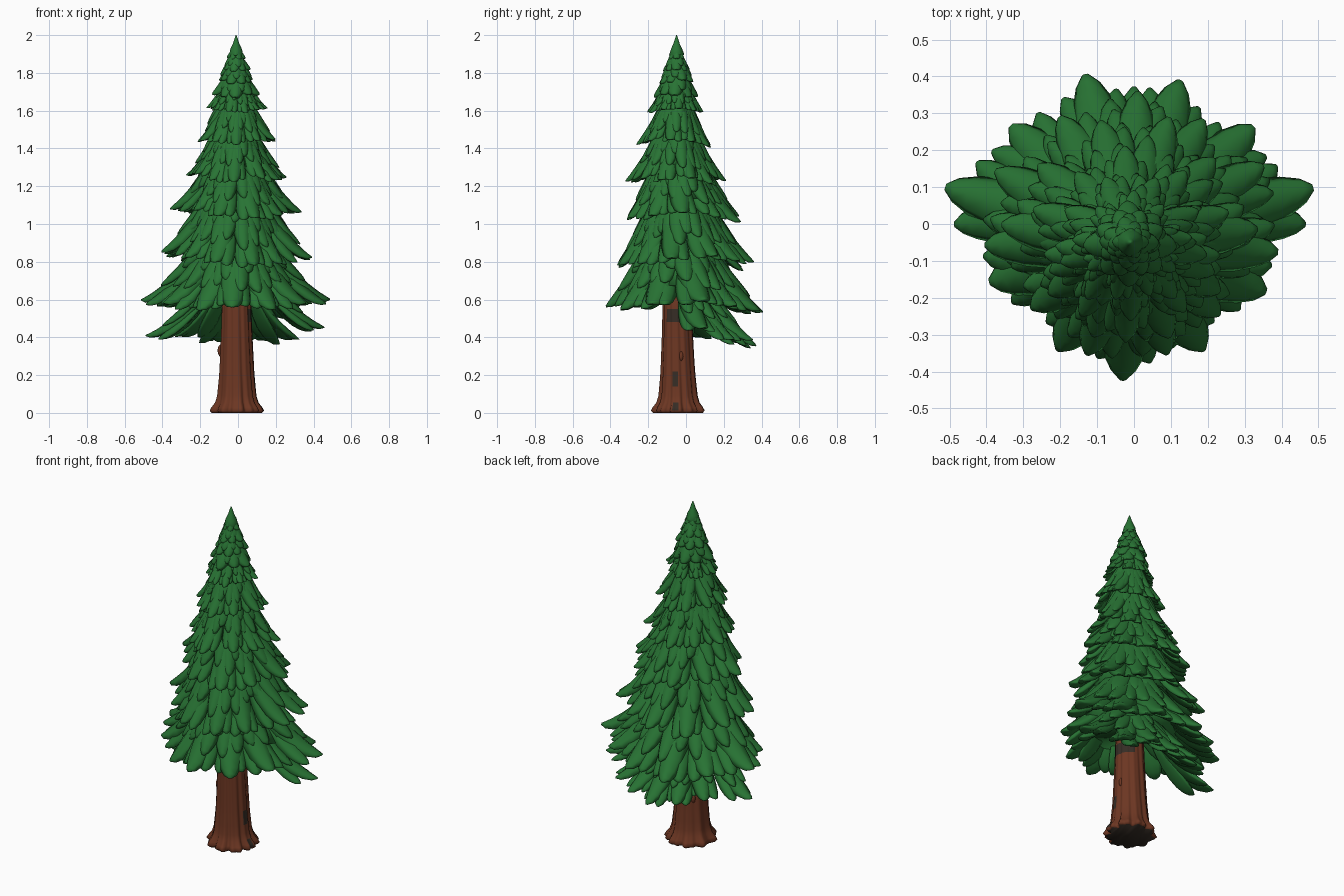
import bpy, bmesh, random
from math import sin, cos, pi, tau, radians
from mathutils import Vector

random.seed(11)
cube = bpy.data.objects.get("Cube")
if cube:
    bpy.data.objects.remove(cube)


def material(name, rgb):
    m = bpy.data.materials.new(name)
    m.use_nodes = True
    m.diffuse_color = (*rgb, 1)
    bsdf = m.node_tree.nodes["Principled BSDF"]
    bsdf.inputs["Base Color"].default_value = (*rgb, 1)
    bsdf.inputs["Roughness"].default_value = 0.9
    return m


GREEN = material("needle green", (0.021, 0.172, 0.034))
BROWN = material("bark brown", (0.15, 0.037, 0.016))
DARK = material("dark bark", (0.035, 0.025, 0.018))
AXIS = Vector((-0.01, -0.05, 0))


def finish(bm, name, *mats):
    bmesh.ops.recalc_face_normals(bm, faces=bm.faces)
    for f in bm.faces:
        f.smooth = True
    mesh = bpy.data.meshes.new(name)
    bm.to_mesh(mesh)
    bm.free()
    for m in mats:
        mesh.materials.append(m)
    ob = bpy.data.objects.new(name, mesh)
    bpy.context.collection.objects.link(ob)
    return ob


def loft(bm, rings):
    """Skin a list of closed point rings and cap both ends."""
    loops = [[bm.verts.new(p) for p in ring] for ring in rings]
    n = len(loops[0])
    for a, b in zip(loops, loops[1:]):
        for i in range(n):
            bm.faces.new((a[i], a[(i + 1) % n], b[(i + 1) % n], b[i]))
    bm.faces.new(loops[0][::-1])
    bm.faces.new(loops[-1])


class Tier:
    """A drooping skirt: (angle, s) maps to a point, s = 0 at trunk, 1 at rim."""

    def __init__(self, tip, rise, rx, ry, cy, count, start=0, span=360):
        self.tip, self.rise, self.rx, self.ry = tip, rise, rx, ry
        self.cy, self.count = cy, count
        self.start, self.span = radians(start), radians(span)

    def radius(self, a):
        base = min(self.rx * 0.84, self.ry)
        p = 1.75
        oval = (abs(cos(a) / base) ** p + abs(sin(a) / self.ry) ** p) ** (-1 / p)
        spike = max(0, 1 - ((sin(a) - 0.15) / 0.5) ** 2)
        return oval + (self.rx - base) * spike

    def point(self, a, s, lift=0):
        r = self.radius(a) * (0.08 + 0.92 * s)
        droop = 0.13 * self.rx * sin(a) ** 2 * s * s
        z = self.tip + self.rise * max(0, 1 - s) ** 1.55 - droop + lift
        y = AXIS.y + (self.cy - AXIS.y) * s
        return Vector((AXIS.x + r * cos(a), y + r * sin(a), z))


SHAPE = ((0, 0.4), (0.16, 0.7), (0.34, 0.93), (0.52, 1), (0.7, 0.92),
         (0.84, 0.72), (0.94, 0.45), (1, 0.12))


def leaf(bm, tier, a0, s0, a1, s1, width, lift):
    """Plump, pointed, arched leaf that follows the tier surface."""
    def path(t):
        return tier.point(a0 + (a1 - a0) * t, s0 + (s1 - s0) * t, lift)
    rings = []
    for t, f in SHAPE:
        tangent = (path(t + 0.02) - path(t - 0.02)).normalized()
        side = tangent.cross(Vector((0, 0, 1))).normalized()
        up = side.cross(tangent)
        w = width * f
        ring = []
        for k in range(8):
            p = tau * k / 8
            h = (0.4 if sin(p) > 0 else 0.5) * sin(p)
            ring.append(path(t) + side * (w * cos(p)) + up * (w * (h - 0.4 * cos(p) ** 2)))
        rings.append(ring)
    loft(bm, rings)


# Tiers: tip height, rise, x reach, y reach, y centre, branch count, first angle, span
TIERS = [
    Tier(0.43, 0.38, 0.475, 0.35, 0.035, 7, 8, 164),
    Tier(0.61, 0.44, 0.505, 0.425, 0.00, 11, -90),
    Tier(0.83, 0.46, 0.43, 0.375, -0.015, 11, -74),
    Tier(1.07, 0.40, 0.36, 0.325, -0.01, 10, 0),
    Tier(1.25, 0.36, 0.285, 0.27, -0.055, 10, 18),
    Tier(1.45, 0.30, 0.225, 0.205, -0.06, 9, -90),
    Tier(1.61, 0.22, 0.165, 0.155, -0.06, 9, -70),
    Tier(1.69, 0.17, 0.13, 0.12, -0.055, 8),
    Tier(1.76, 0.13, 0.105, 0.1, -0.05, 8, 22),
    Tier(1.82, 0.1, 0.078, 0.075, -0.05, 7),
    Tier(1.88, 0.07, 0.05, 0.048, -0.05, 6),
]

for i, tier in enumerate(TIERS):
    bm = bmesh.new()
    step = tier.span / (tier.count if tier.span > 6 else tier.count - 1)
    small = tier.rx < 0.15
    for k in range(tier.count):
        a = tier.start + k * step + random.uniform(-0.1, 0.1) * step
        reach = random.uniform(0.95, 1.03)
        w = step * tier.rx * (0.4 if small else 0.25)
        lift = random.uniform(-0.04, 0.06) * tier.rx
        # Main frond, its side fronds and the shorter ones layered over it
        leaf(bm, tier, a, 0.1, a, reach, w * 1.05, lift)
        if small:
            leaf(bm, tier, a + step / 2, 0, a + step / 2, 0.78, w, lift + 0.01)
            continue
        for sign in (-1, 1):
            leaf(bm, tier, a + sign * 0.08 * step, 0.25, a + sign * 0.34 * step,
                 reach * random.uniform(0.84, 0.95), w * 0.85, lift - 0.06 * tier.rx)
            leaf(bm, tier, a + sign * 0.15 * step, 0.05, a + sign * 0.24 * step,
                 reach * random.uniform(0.66, 0.82), w * 0.85, lift + 0.06 * tier.rx)
        leaf(bm, tier, a + step / 2, 0.05, a + step / 2, random.uniform(0.5, 0.66), w,
             lift + 0.08 * tier.rx)
    finish(bm, f"branch_tier_{i + 1:02d}", GREEN)

# Solid skirts that close the crown behind the leaves
bm = bmesh.new()
for tier in TIERS[1:]:
    loft(bm, [[tier.point(tau * k / 32, s, -drop * tier.rx) for k in range(32)]
              for s, drop in ((0.02, 0.03), (0.2, 0.04), (0.4, 0.06), (0.6, 0.08))])
finish(bm, "crown_core", GREEN)

# Leader at the very top
bm = bmesh.new()
rings = []
for z, r in ((1.86, 0.03), (1.9, 0.036), (1.925, 0.031), (1.955, 0.017), (1.98, 0.009), (2, 0.002)):
    rings.append([AXIS + Vector((r * cos(tau * k / 14), r * sin(tau * k / 14), z))
                  for k in range(14)])
loft(bm, rings)
finish(bm, "crown_tip", GREEN)

# Trunk with bark ridges that spread into root lobes
bm = bmesh.new()
rings = []
SEG = 80
LEVELS = ((0, 0.118, 0.16), (0.012, 0.127, 0.17), (0.03, 0.12, 0.15), (0.055, 0.106, 0.11),
          (0.09, 0.098, 0.09), (0.14, 0.094, 0.08), (0.18, 0.091, 0.07), (0.22, 0.088, 0.07),
          (0.3, 0.084, 0.07), (0.4, 0.08, 0.06), (0.48, 0.077, 0.06), (0.55, 0.075, 0.06),
          (0.8, 0.06, 0.03))
for z, r, amp in LEVELS:
    ring = []
    for k in range(SEG):
        a = tau * k / SEG
        ridge = 1 - 1.6 * abs(sin(4.5 * a + 0.4 + z)) ** 6
        rr = r * (1 + amp * (0.7 * ridge + 0.3 * sin(17 * a + 3 * z)))
        ring.append((AXIS.x + 0.003 + rr * cos(a), AXIS.y + 0.01 * (1 - z) + rr * sin(a), z))
    rings.append(ring)
loft(bm, rings)
# Dark underside, hollows on the left face and a stain below the crown
for f in bm.faces:
    c = f.calc_center_median()
    hollow = c.x > 0.05 and -0.07 < c.y < -0.04
    stain = 0.48 < c.z < 0.55 and c.y > -0.1 and c.x > 0.02
    if c.z < 0.005 or stain or hollow and (0.14 < c.z < 0.22 or 0.015 < c.z < 0.05):
        f.material_index = 1
finish(bm, "trunk", BROWN, DARK)

# Knots on the bark
bm = bmesh.new()
for a, z, size in ((0.3, 0.3, 0.013), (pi, 0.33, 0.016), (2.2, 0.27, 0.014)):
    new = bmesh.ops.create_uvsphere(bm, u_segments=12, v_segments=8, radius=size)["verts"]
    for v in new:
        v.co.z *= 2
        v.co += AXIS + Vector((0.082 * cos(a), 0.082 * sin(a), z))
finish(bm, "trunk_knots", BROWN)
